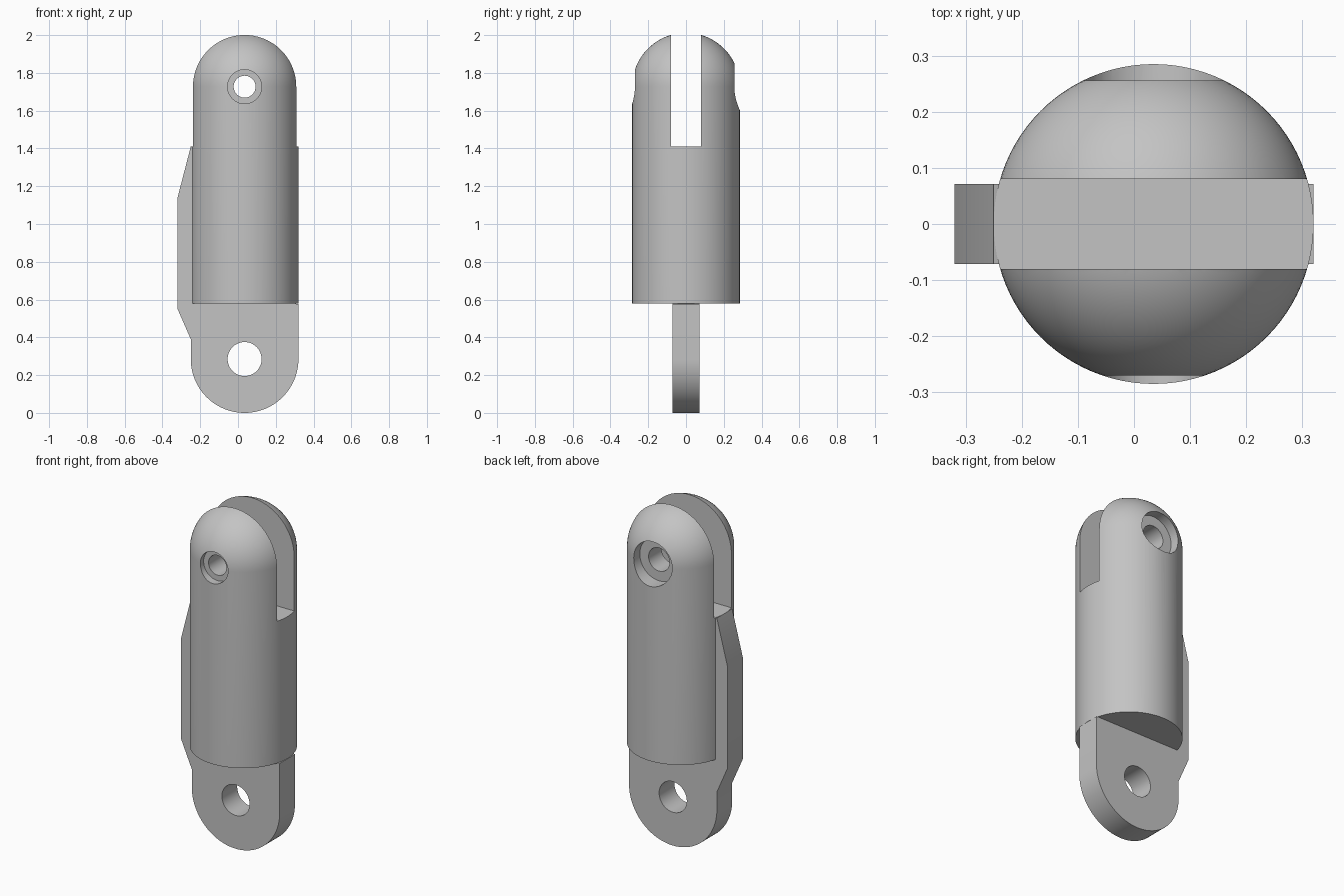
import bpy, bmesh, math
from mathutils import Matrix, Vector

cube = bpy.data.objects.get("Cube")
if cube:
    bpy.data.objects.remove(cube, do_unlink=True)

AXIS = 0.035        # x of the main axis
RADIUS = 0.285
PIN_Z = 1.727       # upper pin and centre of the dome
LUG_Z = 0.285       # lower pin and centre of the lug

grey = bpy.data.materials.new("plain grey")
grey.use_nodes = True
colour = (0.55, 0.55, 0.55, 1)
grey.diffuse_color = colour
grey.node_tree.nodes["Principled BSDF"].inputs["Base Color"].default_value = colour


def make_object(name, bm):
    bmesh.ops.recalc_face_normals(bm, faces=bm.faces)
    mesh = bpy.data.meshes.new(name)
    bm.to_mesh(mesh)
    bm.free()
    mesh.materials.append(grey)
    obj = bpy.data.objects.new(name, mesh)
    bpy.context.collection.objects.link(obj)
    return obj


def arc(cx, cz, r, start, end, steps):
    angles = [math.radians(start + (end - start) * i / steps) for i in range(steps + 1)]
    return [(cx + r * math.cos(a), cz + r * math.sin(a)) for a in angles]


def lathe(name, profile, segments=96):
    bm = bmesh.new()
    verts = [bm.verts.new((x, 0, z)) for x, z in profile]
    edges = [bm.edges.new(pair) for pair in zip(verts, verts[1:])]
    bmesh.ops.spin(bm, geom=verts + edges, cent=(0, 0, 0), axis=(0, 0, 1),
                   angle=math.tau, steps=segments, use_merge=True)
    bmesh.ops.remove_doubles(bm, verts=bm.verts, dist=1e-5)
    bmesh.ops.translate(bm, verts=bm.verts, vec=(AXIS, 0, 0))
    return make_object(name, bm)


def plate(name, outline, half):
    bm = bmesh.new()
    face = bm.faces.new([bm.verts.new((x, -half, z)) for x, z in outline])
    moved = bmesh.ops.extrude_face_region(bm, geom=[face])["geom"]
    bmesh.ops.translate(bm, vec=(0, 2 * half, 0),
                        verts=[v for v in moved if isinstance(v, bmesh.types.BMVert)])
    return make_object(name, bm)


def bore(name, r, z, y0, y1):
    bm = bmesh.new()
    place = Matrix.Translation((AXIS, (y0 + y1) / 2, z)) @ Matrix.Rotation(math.pi / 2, 4, "X")
    bmesh.ops.create_cone(bm, cap_ends=True, segments=48, radius1=r, radius2=r,
                          depth=y1 - y0, matrix=place)
    return make_object(name, bm)


def block(name, low, high):
    low, high = Vector(low), Vector(high)
    bm = bmesh.new()
    bmesh.ops.create_cube(bm, size=1, matrix=Matrix.Translation((low + high) / 2)
                          @ Matrix.Diagonal((*(high - low), 1)))
    return make_object(name, bm)


def finish(obj, cutters):
    bpy.ops.object.select_all(action="DESELECT")
    obj.select_set(True)
    bpy.context.view_layer.objects.active = obj
    for cutter in cutters:
        mod = obj.modifiers.new("cut", "BOOLEAN")
        mod.operation, mod.solver, mod.object = "DIFFERENCE", "EXACT", cutter
        bpy.ops.object.modifier_apply(modifier=mod.name)
        bpy.data.objects.remove(cutter, do_unlink=True)
    bpy.ops.object.shade_smooth_by_angle(angle=math.radians(30))


# Round body with domed top, forked by a slot and drilled for a bolt
dome = arc(0, PIN_Z, RADIUS, 0, 90, 24)
dome[-1] = (0, PIN_Z + RADIUS)
body = lathe("forked_body", [(0, 0.578), (RADIUS, 0.578)] + dome)
finish(body, [
    block("slot_cutter", (-1, -0.08, 1.41), (1, 0.08, 2.2)),
    bore("front_hole_cutter", 0.058, PIN_Z, -0.5, 0),
    bore("back_hole_cutter", 0.068, PIN_Z, 0, 0.5),
    bore("front_counterbore_cutter", 0.09, PIN_Z, -0.5, -0.24),
    bore("back_counterbore_cutter", 0.125, PIN_Z, 0.2, 0.5),
])

# Flat tongue: lower lug with pin hole, and a fin up the right side of the body
left, fin = AXIS - RADIUS, -0.32
outline = arc(AXIS, LUG_Z, RADIUS, 180, 360, 48)
outline += [(AXIS + RADIUS, 0.576), (AXIS, 0.62), (-0.2, 1.39), (left, 1.41),
            (fin, 1.14), (fin, 0.55), (left, 0.39)]
tongue = plate("lug_and_fin", outline, 0.071)
finish(tongue, [bore("lug_hole_cutter", 0.09, LUG_Z, -0.5, 0.5)])
